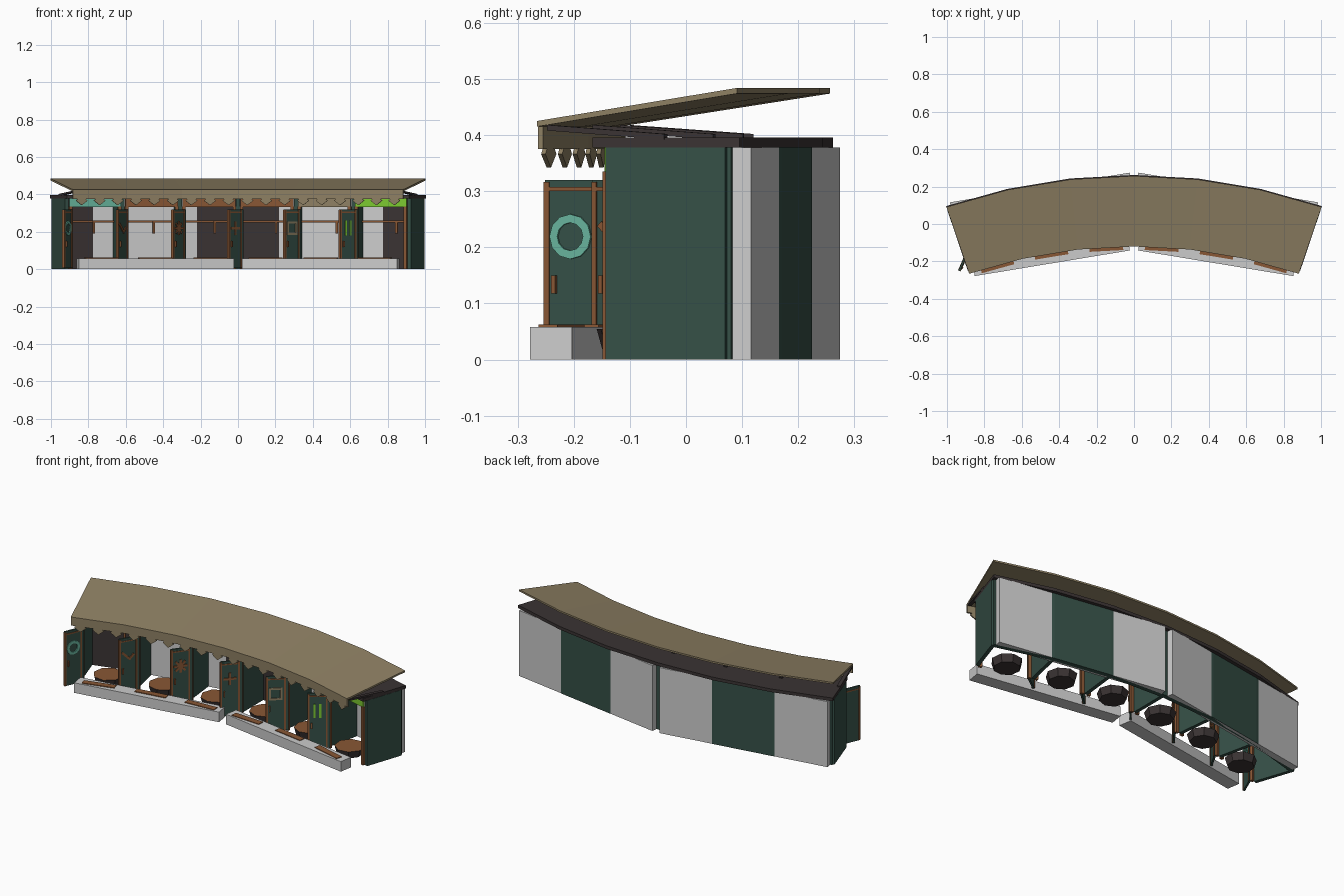
import bpy, bmesh, math
from mathutils import Matrix, Vector

if "Cube" in bpy.data.objects:
    bpy.data.objects.remove(bpy.data.objects["Cube"])

CENTRE_Y = -2.855            # centre of the arc the building follows
BAYS = 6
STEP = math.radians(6.21)    # angle of one bay


def material(name, r, g, b):
    m = bpy.data.materials.new(name)
    m.use_nodes = True
    m.diffuse_color = (r, g, b, 1)
    m.node_tree.nodes["Principled BSDF"].inputs["Base Color"].default_value = (r, g, b, 1)
    return m


GREEN = material("dark green paint", 0.036, 0.08, 0.063)
GREY = material("light grey stone", 0.6, 0.6, 0.6)
TAN = material("tan roof", 0.27, 0.215, 0.125)
DARK = material("dark brown timber", 0.042, 0.033, 0.033)
WOOD = material("brown wood", 0.25, 0.095, 0.035)
TEAL = material("teal paint", 0.14, 0.46, 0.34)
LIME = material("lime paint", 0.2, 0.58, 0.03)


def frame(angle):
    """Local x is along the arc, y is the distance from its centre."""
    return Matrix.Translation((0, CENTRE_Y, 0)) @ Matrix.Rotation(-angle, 4, "Z")


def finish(name, bm, mats, rule=None):
    bmesh.ops.recalc_face_normals(bm, faces=bm.faces)
    if rule:
        for f in bm.faces:
            f.material_index = rule(f)
    me = bpy.data.meshes.new(name)
    bm.to_mesh(me)
    bm.free()
    for m in mats:
        me.materials.append(m)
    ob = bpy.data.objects.new(name, me)
    bpy.context.collection.objects.link(ob)
    return ob


def add_box(bm, mat, xs, ys, zs):
    size = Matrix.Diagonal((xs[1] - xs[0], ys[1] - ys[0], zs[1] - zs[0], 1))
    mid = Matrix.Translation((sum(xs) / 2, sum(ys) / 2, sum(zs) / 2))
    bmesh.ops.create_cube(bm, size=1, matrix=mat @ mid @ size)


def box(name, mat, xs, ys, zs, colour):
    bm = bmesh.new()
    add_box(bm, mat, xs, ys, zs)
    return finish(name, bm, [colour])


def add_prism(bm, mat, points, depth):
    """Extrude a closed outline of 3D points along depth."""
    a = [bm.verts.new(mat @ Vector(p)) for p in points]
    b = [bm.verts.new(mat @ (Vector(p) + Vector(depth))) for p in points]
    n = len(a)
    bm.faces.new(a)
    bm.faces.new(b[::-1])
    for i in range(n):
        bm.faces.new((a[i], b[i], b[(i + 1) % n], a[(i + 1) % n]))


def arc_sweep(name, profile, half_angle, mats, rule=None):
    """Sweep an outline of (radius, height) along the arc, one piece per bay."""
    bm = bmesh.new()
    rows = []
    for i in range(BAYS + 1):
        m = frame(half_angle * (2 * i / BAYS - 1))
        rows.append([bm.verts.new(m @ Vector((0, r, z))) for r, z in profile])
    n = len(profile)
    for p, q in zip(rows, rows[1:]):
        for j in range(n):
            bm.faces.new((p[j], p[(j + 1) % n], q[(j + 1) % n], q[j]))
    bm.faces.new(rows[0])
    bm.faces.new(rows[-1][::-1])
    return finish(name, bm, mats, rule)


def add_ring(bm, mat, sides, outer, inner, depth, turn=0.0):
    """Flat ring in the local xz plane, raised along y."""
    loops = []
    for r, y in ((outer, 0), (outer, depth), (inner, depth), (inner, 0)):
        loops.append([bm.verts.new(mat @ Vector((r * math.cos(a), y, r * math.sin(a))))
                      for a in (turn + math.tau * i / sides for i in range(sides))])
    for k in range(4):
        p, q = loops[k], loops[(k + 1) % 4]
        for i in range(sides):
            j = (i + 1) % sides
            bm.faces.new((p[i], p[j], q[j], q[i]))


# Roof, ceiling slab and front fascia
END = math.radians(18.8)
arc_sweep("roof", [(2.735, 0.415), (2.735, 0.425), (3.112, 0.484), (3.112, 0.474)], END, [TAN])
arc_sweep("ceiling_slab", [(2.84, 0.378), (2.84, 0.396), (3.117, 0.396), (3.117, 0.378)], END, [DARK])
arc_sweep("fascia", [(2.737, 0.375), (2.737, 0.415), (2.747, 0.415), (2.747, 0.375)], END, [TAN])

# Curved back wall: dark lining inside, green outside
def wall_side(f):
    c = f.calc_center_median()
    return 1 if f.normal.dot(Vector((c.x, c.y - CENTRE_Y, 0))) < -1 else 0

arc_sweep("back_wall", [(3.072, 0.0), (3.072, 0.378), (3.0975, 0.378), (3.0975, 0.0)],
          STEP * 3, [GREEN, DARK], wall_side)

# Teeth hanging from the fascia
bm = bmesh.new()
for i in range(BAYS * 3):
    m = frame(END * ((2 * i + 1) / (BAYS * 3) - 1))
    add_prism(bm, m, [(-0.022, 2.737, 0.376), (-0.032, 2.737, 0.366), (0, 2.737, 0.342),
                      (0.032, 2.737, 0.366), (0.022, 2.737, 0.376)], (0, 0.008, 0))
finish("fascia_teeth", bm, [TAN])

# Straight stone walls and curbs, one per half
for side, label in ((-1, "right"), (1, "left")):
    m = frame(side * STEP * 1.51)
    box(f"{label}_stone_wall", m, (-0.487, 0.487), (3.055, 3.0915), (0, 0.378), GREY)
    box(f"{label}_curb", m, (-0.42, 0.42), (2.681, 2.757), (0, 0.058), GREY)

# Dividers and roof brackets
for k in range(BAYS + 1):
    m = frame((k - 3) * STEP)
    box(f"divider_{k + 1}", m, (-0.01, 0.01), (2.865, 3.09), (0, 0.378), GREEN)
    bm = bmesh.new()
    add_prism(bm, m, [(-0.01, 2.755, 0.408), (-0.01, 2.755, 0.418),
                      (-0.01, 2.975, 0.402), (-0.01, 2.975, 0.392)], (0.02, 0, 0))
    finish(f"roof_bracket_{k + 1}", bm, [DARK])


# Door emblems, each built around the centre of the door face
def emblem(bm, kind, m):
    def bar(turn, length, x=0.0, z=0.0):
        t = m @ Matrix.Translation((x, 0, z)) @ Matrix.Rotation(math.radians(turn), 4, "Y")
        add_box(bm, t, (-0.006, 0.006), (0, 0.005), (-length / 2, length / 2))
    if kind == "ring":
        add_ring(bm, m, 12, 0.04, 0.025, 0.005)
    elif kind == "tick":
        bar(45, 0.065, 0.012, 0)
        bar(-45, 0.04, -0.02, -0.009)
    elif kind == "star":
        for a in range(0, 180, 45):
            bar(a, 0.075)
    elif kind == "plus":
        bar(0, 0.07)
        bar(90, 0.07)
    elif kind == "square":
        add_ring(bm, m, 4, 0.05, 0.034, 0.005, math.pi / 4)
    else:
        bar(0, 0.08, -0.015)
        bar(0, 0.08, 0.015)


SIGNS = [("ring", TEAL), ("tick", WOOD), ("star", WOOD),
         ("plus", WOOD), ("square", TAN), ("bars", LIME)]
DOOR = 0.118

for k, (kind, colour) in enumerate(SIGNS):
    n = k + 1
    mid = frame((k - 2.5) * STEP)
    left, right = frame((k - 3) * STEP), frame((k - 2) * STEP)

    # Door frame and coloured header
    bm = bmesh.new()
    add_box(bm, left, (0.01, 0.028), (2.852, 2.866), (0, 0.335))
    add_box(bm, right, (-0.028, -0.01), (2.852, 2.866), (0, 0.335))
    finish(f"door_posts_{n}", bm, [WOOD])
    box(f"header_{n}", mid, (-0.142, 0.142), (2.852, 2.862), (0.332, 0.378), colour)

    # Open door with wooden trim and handle
    d = left @ Matrix.Translation((0.026, 2.855, 0)) @ Matrix.Rotation(math.radians(228), 4, "Z")
    box(f"door_{n}", d, (0, DOOR), (-0.005, 0.005), (0.006, 0.32), GREEN)
    bm = bmesh.new()
    add_box(bm, d, (DOOR - 0.009, DOOR + 0.001), (-0.007, 0.008), (0.008, 0.316))
    add_box(bm, d, (0.014, 0.023), (-0.007, 0.008), (0.008, 0.316))
    add_box(bm, d, (0.014, DOOR), (-0.007, 0.008), (0.3, 0.307))
    add_box(bm, d, (0.094, 0.102), (0.005, 0.014), (0.118, 0.15))
    finish(f"door_trim_{n}", bm, [WOOD])
    bm = bmesh.new()
    emblem(bm, kind, d @ Matrix.Translation((0.067, 0.005, 0.219)))
    finish(f"emblem_{n}", bm, [colour])

    # Round seat with a dark body and wooden top
    bm = bmesh.new()
    bmesh.ops.create_cone(bm, cap_ends=True, segments=8, radius1=0.07, radius2=0.082, depth=0.042,
                          matrix=mid @ Matrix.Translation((0, 2.88, 0.033)))
    finish(f"seat_{n}", bm, [DARK, WOOD], lambda f: 1 if f.normal.z > 0.9 else 0)

    # Rail with a hanging strap, and a plank on the curb
    box(f"rail_{n}", mid, (-0.152, 0.152), (3.025, 3.035), (0.25, 0.26), WOOD)
    box(f"strap_{n}", mid, (0.034, 0.046), (3.018, 3.026), (0.19, 0.255), WOOD)
    box(f"curb_plank_{n}", mid, (-0.09, 0.09), (2.715, 2.75), (0.057, 0.062), WOOD)
